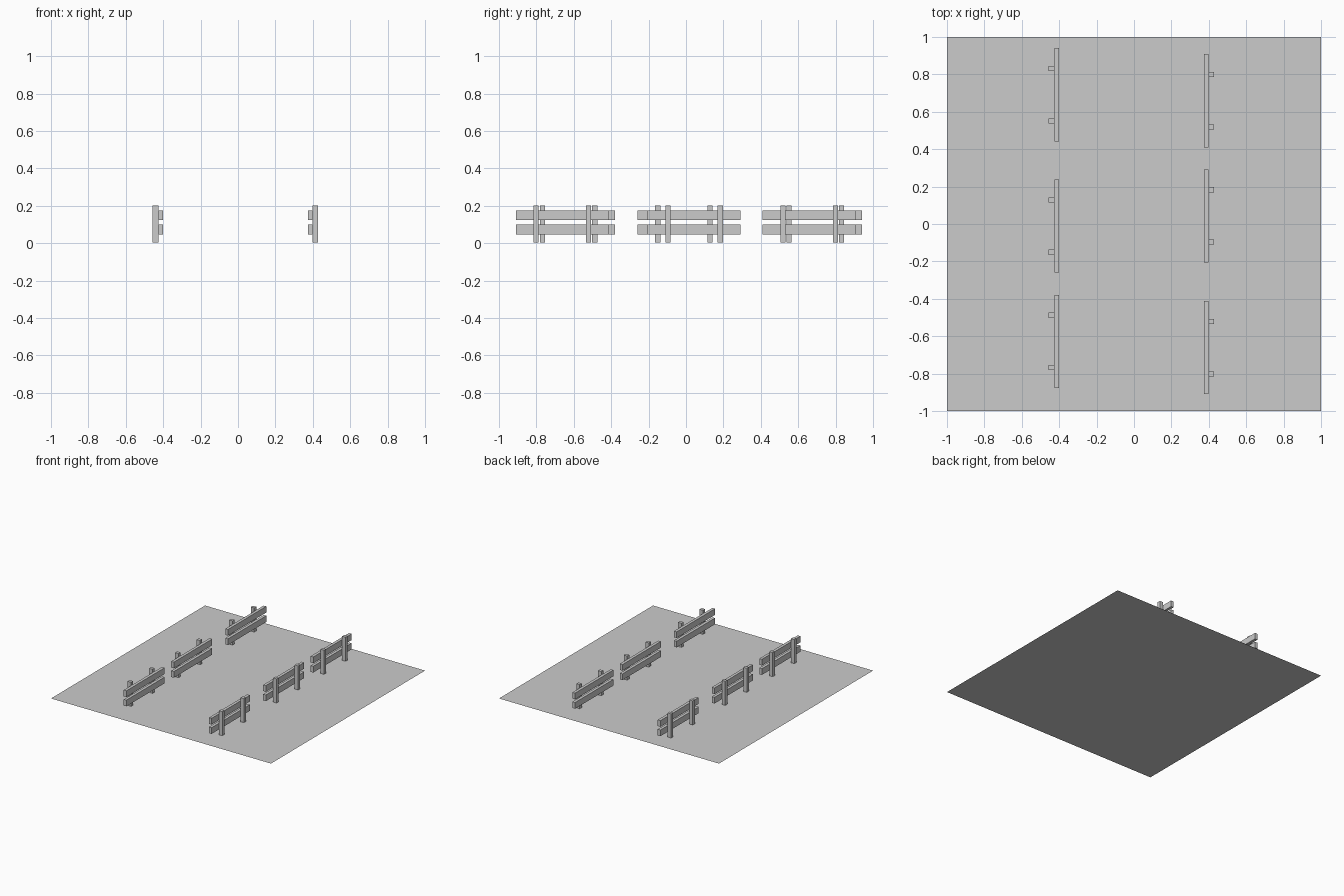
import bpy

if "Cube" in bpy.data.objects:
    bpy.data.objects.remove(bpy.data.objects["Cube"])


def box(name, x0, x1, y0, y1, z0, z1):
    bpy.ops.mesh.primitive_cube_add(size=1, location=((x0 + x1) / 2, (y0 + y1) / 2, (z0 + z1) / 2))
    ob = bpy.context.object
    ob.name = name
    ob.scale = (abs(x1 - x0), y1 - y0, z1 - z0)
    bpy.ops.object.transform_apply(location=False, rotation=False, scale=True)


def fence(label, inner_x, side, y):
    # Rails face the middle of the field, posts stand behind them
    mid = inner_x + side * 0.024
    outer = inner_x + side * 0.055
    for part, z0, z1 in (("lower", 0.048, 0.099), ("upper", 0.125, 0.176)):
        box(f"{label}_{part}_rail", inner_x, mid, y - 0.249, y + 0.249, z0, z1)
    for part, dy in (("front", -0.14), ("back", 0.14)):
        box(f"{label}_{part}_post", mid, outer, y + dy - 0.0135, y + dy + 0.0135, 0.005, 0.203)


# Flat field
bpy.ops.mesh.primitive_plane_add(size=2)
bpy.context.object.name = "field"

# Three fence sections on each side
for i, y in enumerate((-0.628, -0.011, 0.691)):
    fence(f"left_fence_{i + 1}", -0.401, -1, y)
for i, y in enumerate((-0.661, 0.043, 0.659)):
    fence(f"right_fence_{i + 1}", 0.373, 1, y)
